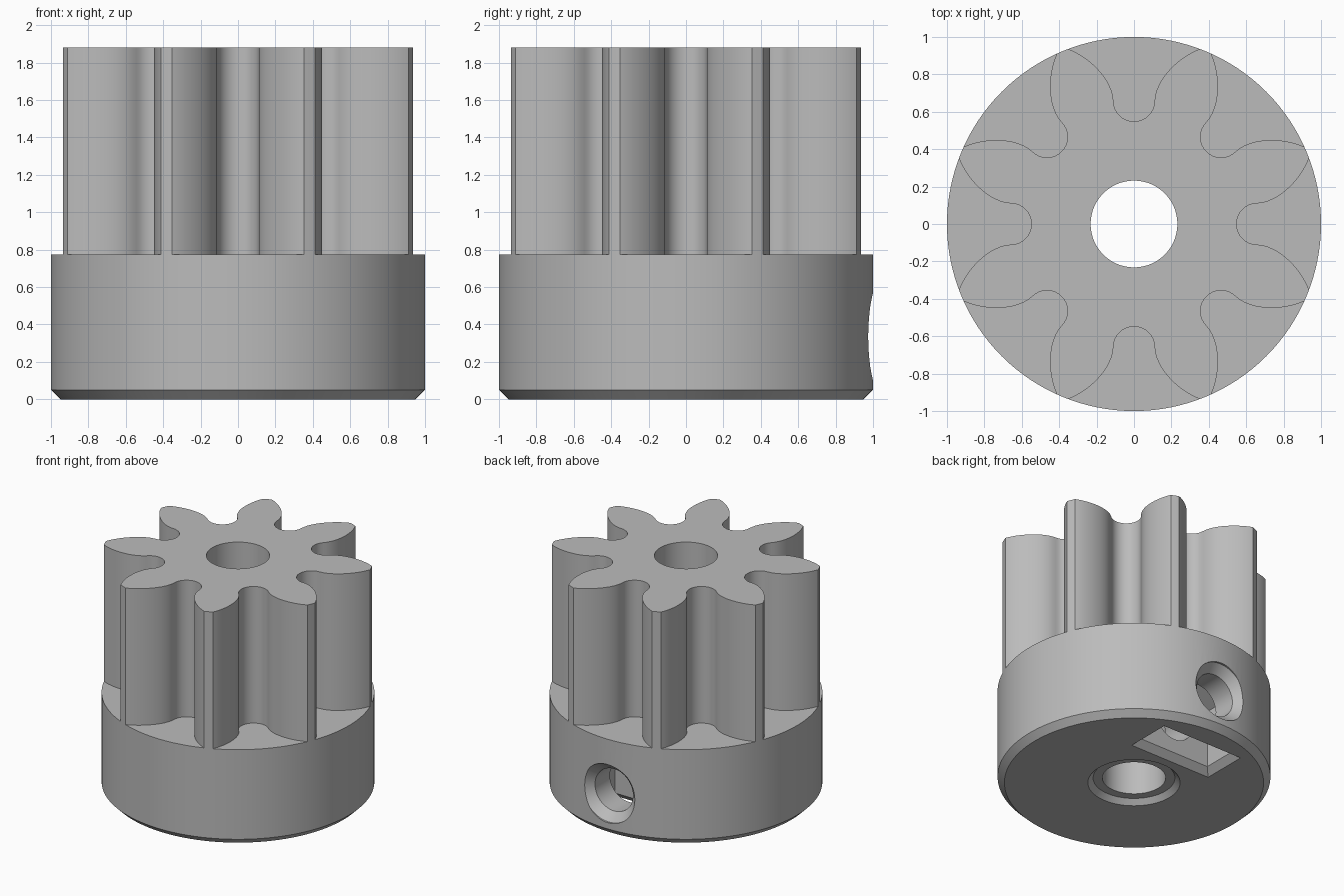
import bpy, bmesh, math
from mathutils import Vector, Matrix
from mathutils.geometry import interpolate_bezier

if "Cube" in bpy.data.objects:
    bpy.data.objects.remove(bpy.data.objects["Cube"])

grey = bpy.data.materials.new("grey_metal")
grey.use_nodes = True
colour = (0.5, 0.5, 0.5, 1)
grey.diffuse_color = colour
grey.node_tree.nodes["Principled BSDF"].inputs["Base Color"].default_value = colour

SCREW_Z = 0.335
UP = Matrix()
ALONG_Y = Matrix.Translation((0, 0, SCREW_Z)) @ Matrix.Rotation(-math.pi / 2, 4, "X")


def loft(name, sections, matrix=UP):
    """Closed solid through equal-length outlines given as ([(x, y)], z)."""
    bm = bmesh.new()
    rings = [[bm.verts.new(matrix @ Vector((x, y, z))) for x, y in pts] for pts, z in sections]
    bm.faces.new(rings[0][::-1])
    bm.faces.new(rings[-1])
    for a, b in zip(rings, rings[1:]):
        for i in range(len(a)):
            j = (i + 1) % len(a)
            bm.faces.new((a[i], a[j], b[j], b[i]))
    bmesh.ops.recalc_face_normals(bm, faces=bm.faces)
    mesh = bpy.data.meshes.new(name)
    bm.to_mesh(mesh)
    bm.free()
    mesh.materials.append(grey)
    obj = bpy.data.objects.new(name, mesh)
    bpy.context.collection.objects.link(obj)
    return obj


def circle(r, n=64):
    return [(r * math.cos(math.tau * i / n), r * math.sin(math.tau * i / n)) for i in range(n)]


def rect(x, y0, y1):
    return [(-x, y0), (x, y0), (x, y1), (-x, y1)]


def cut(target, cutter):
    mod = target.modifiers.new("cut", "BOOLEAN")
    mod.operation, mod.solver, mod.object = "DIFFERENCE", "EXACT", cutter
    bpy.context.view_layer.objects.active = target
    bpy.ops.object.modifier_apply(modifier=mod.name)
    bpy.data.objects.remove(cutter)


# Turned blank with a bevelled bottom rim
gear = loft("pinion_gear", [(circle(0.95, 128), 0), (circle(1, 128), 0.05), (circle(1, 128), 1.88)])

# Eight gaps between the teeth: round root, curved flanks, open outside
flank = [p.to_2d() for p in interpolate_bezier(
    Vector((0.11, 0.658, 0)), Vector((0.115, 0.78, 0)),
    Vector((0.25, 0.9, 0)), Vector((0.353, 0.9356, 0)), 14)]
root = [Vector((0.11 * math.cos(a), 0.658 + 0.11 * math.sin(a)))
        for a in (-math.pi * i / 16 for i in range(1, 16))]
gap = [Vector((0.46, 1.2))] + flank[::-1] + root
gap += [Vector((-p.x, p.y)) for p in flank] + [Vector((-0.46, 1.2))]
for k in range(8):
    turn = Matrix.Rotation(math.tau * k / 8, 4, "Z")
    cut(gear, loft("tooth_gap", [(gap, 0.775), (gap, 2)], turn))

# Shaft bore with a ring groove around its lower mouth
cut(gear, loft("bore", [(circle(0.232), -0.1), (circle(0.232), 2)]))
cut(gear, loft("bore_recess", [(circle(0.348), -0.01), (circle(0.3), 0.04)]))

# Countersunk set screw hole through the back
cut(gear, loft("screw_hole", [(circle(0.17), 0), (circle(0.17), 0.92),
                              (circle(0.235), 0.985), (circle(0.235), 1.1)], ALONG_Y))

# Nut pocket: bevelled slot from below ending in a pointed top
cut(gear, loft("nut_slot", [(rect(0.375, 0.4, 0.79), -0.01), (rect(0.315, 0.46, 0.73), 0.05),
                            (rect(0.315, 0.46, 0.73), SCREW_Z + 0.18)]))
point = [(-0.315, -0.1), (0.315, -0.1), (0.315, -0.18), (0, -0.364), (-0.315, -0.18)]
cut(gear, loft("nut_point", [(point, 0.46), (point, 0.73)], ALONG_Y))

bpy.ops.object.select_all(action="DESELECT")
gear.select_set(True)
bpy.context.view_layer.objects.active = gear
bpy.ops.object.shade_smooth_by_angle(angle=math.radians(30))
